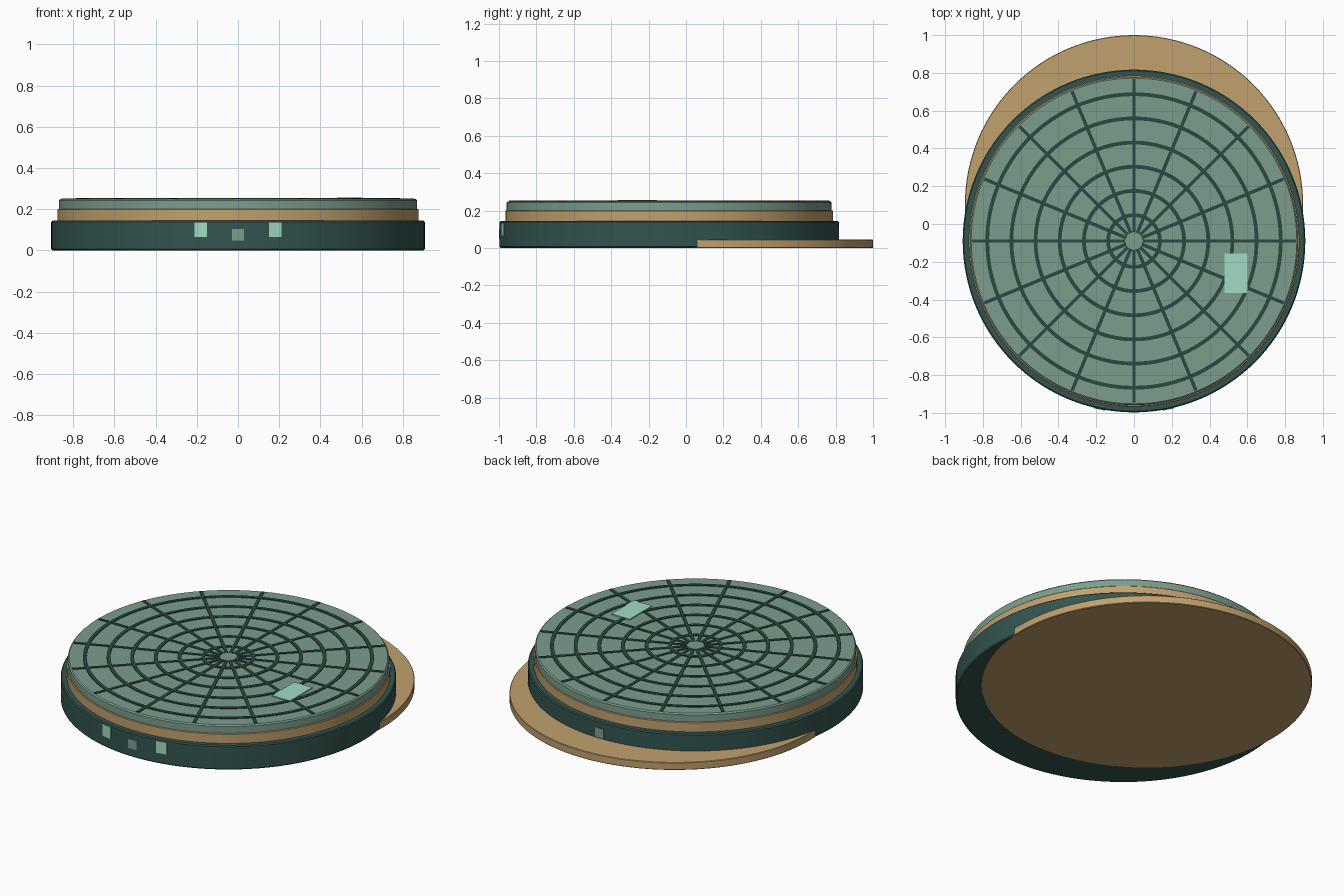
import bpy, bmesh, math
from mathutils import Matrix

old = bpy.data.objects.get("Cube")
if old:
    bpy.data.objects.remove(old, do_unlink=True)

CY = -0.09      # centre of the round body
R = 0.907       # body radius


def material(name, rgb):
    lin = [((c / 255 + 0.055) / 1.055) ** 2.4 for c in rgb] + [1]
    m = bpy.data.materials.new(name)
    m.use_nodes = True
    m.diffuse_color = lin
    m.node_tree.nodes["Principled BSDF"].inputs["Base Color"].default_value = lin
    return m


DARK = material("dark teal", (51, 85, 80))
WEB = material("deep teal", (42, 72, 67))
SAGE = material("sage green", (124, 158, 141))
TAN = material("tan", (193, 161, 110))
MINT = material("pale mint", (160, 220, 194))


def finish(bm, name, mat):
    bmesh.ops.recalc_face_normals(bm, faces=bm.faces)
    me = bpy.data.meshes.new(name)
    bm.to_mesh(me)
    bm.free()
    me.materials.append(mat)
    ob = bpy.data.objects.new(name, me)
    bpy.context.collection.objects.link(ob)
    bpy.ops.object.select_all(action='DESELECT')
    bpy.context.view_layer.objects.active = ob
    ob.select_set(True)
    bpy.ops.object.shade_smooth_by_angle(angle=math.radians(30))
    return ob


def lathe(name, profile, mat, y=CY, closed=False, steps=128):
    """Revolve a (radius, height) profile; open profiles get flat caps."""
    bm = bmesh.new()
    rings = []
    for r, z in profile:
        rings.append([bm.verts.new((r * math.cos(a), y + r * math.sin(a), z))
                      for a in (2 * math.pi * i / steps for i in range(steps))])
    pairs = list(zip(rings, rings[1:]))
    if closed:
        pairs.append((rings[-1], rings[0]))
    else:
        bm.faces.new(rings[0])
        bm.faces.new(rings[-1])
    for a, b in pairs:
        for i in range(steps):
            j = (i + 1) % steps
            bm.faces.new((a[i], a[j], b[j], b[i]))
    return finish(bm, name, mat)


def disc(name, r, z0, z1, mat, bevel, y=CY):
    """Round slab with a crisp chamfer, so its flat faces stay flat."""
    return lathe(name, [(r - bevel, z0), (r, z0 + bevel),
                        (r, z1 - bevel), (r - bevel, z1)], mat, y)


def box(name, size, matrix, mat):
    bm = bmesh.new()
    bmesh.ops.create_cube(bm, size=1, matrix=matrix @ Matrix.Diagonal((*size, 1)))
    return finish(bm, name, mat)


def on_rim(angle, radius, z):
    """Place a part on the rim, turned to face outwards; zero is the front."""
    return (Matrix.Translation((0, CY, 0)) @ Matrix.Rotation(math.radians(angle), 4, 'Z')
            @ Matrix.Translation((0, -radius, z)))


# Stacked round body and the offset slab beneath it
disc("rear_slab", 0.895, 0, 0.045, TAN, 0.003, y=0.105)
disc("base", R, 0.001, 0.145, DARK, 0.006)
disc("trim_band", 0.876, 0.14, 0.202, TAN, 0.003)
disc("top_plate", 0.869, 0.195, 0.25, SAGE, 0.007)

# Raised web on the top: rings, spokes and hub
for i in range(6):
    r = 0.137 + i * 0.128
    lathe(f"web_ring_{i + 1}", [(r - 0.01, 0.245), (r + 0.01, 0.245),
                                (r + 0.01, 0.2545), (r - 0.01, 0.2545)], WEB, closed=True)
bm = bmesh.new()
for i in range(16):
    turn = Matrix.Translation((0, CY, 0)) @ Matrix.Rotation(i * math.pi / 8, 4, 'Z')
    bmesh.ops.create_cube(bm, size=1, matrix=turn @ Matrix.Translation((0.45, 0, 0.2485))
                          @ Matrix.Diagonal((0.815, 0.018, 0.01, 1)))
finish(bm, "web_spokes", WEB)
disc("hub", 0.048, 0.245, 0.2545, SAGE, 0.001)

# Light panel on the top
box("top_panel", (0.12, 0.21, 0.009), Matrix.Translation((0.54, -0.26, 0.252)), MINT)

# Small plates on the front and back of the rim
for side, angle in (("right", -11.5), ("left", 11.5)):
    box(f"front_light_{side}", (0.061, 0.009, 0.07), on_rim(angle, R - 0.001, 0.1), MINT)
for side, angle in (("front", 0), ("back", 180)):
    box(f"{side}_latch", (0.057, 0.009, 0.056), on_rim(angle, R - 0.003, 0.077), SAGE)
